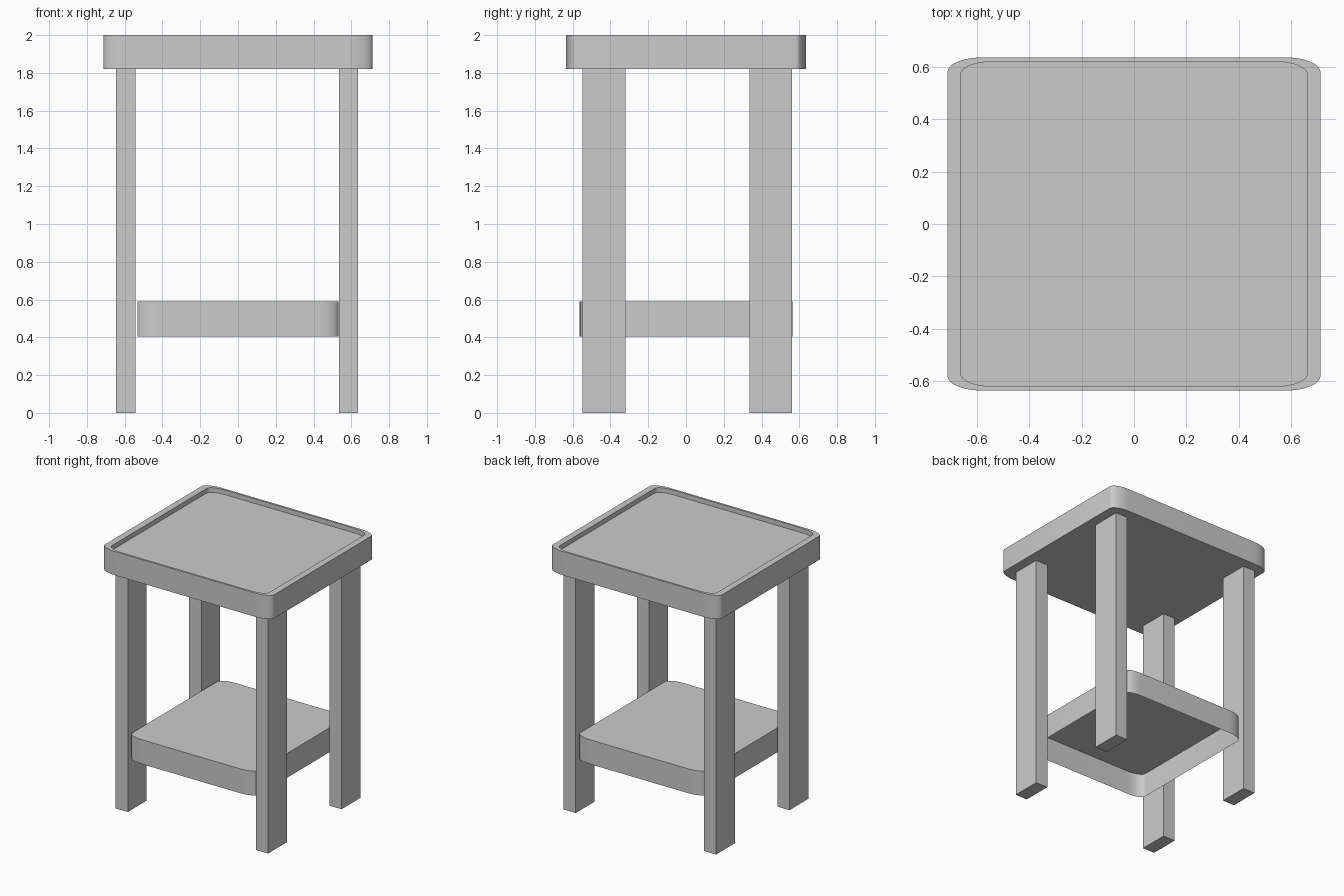
import bpy
import bmesh
import math

# Remove the default object
cube = bpy.data.objects.get("Cube")
if cube:
    bpy.data.objects.remove(cube, do_unlink=True)

# Single grey finish
GREY = (0.6, 0.6, 0.6, 1.0)
grey = bpy.data.materials.new("plain_grey")
grey.use_nodes = True
grey.diffuse_color = GREY
grey.node_tree.nodes["Principled BSDF"].inputs["Base Color"].default_value = GREY


def rounded_outline(half_x, half_y, rx, ry, steps=10):
    """Counter-clockwise rectangle with elliptical corners."""
    points = []
    for quarter, (sx, sy) in enumerate([(1, 1), (-1, 1), (-1, -1), (1, -1)]):
        for i in range(steps + 1):
            a = math.pi / 2 * (quarter + i / steps)
            points.append((sx * (half_x - rx) + rx * math.cos(a),
                           sy * (half_y - ry) + ry * math.sin(a)))
    return points


def loft(name, sections, cap_start):
    """Join (outline, z) sections in order; the last one is always capped."""
    bm = bmesh.new()
    rings = [[bm.verts.new((x, y, z)) for x, y in outline] for outline, z in sections]
    for low, high in zip(rings, rings[1:]):
        n = len(low)
        for i in range(n):
            j = (i + 1) % n
            bm.faces.new((low[i], low[j], high[j], high[i]))
    if cap_start:
        bm.faces.new(list(reversed(rings[0])))
    bm.faces.new(rings[-1])
    mesh = bpy.data.meshes.new(name)
    bm.to_mesh(mesh)
    bm.free()
    mesh.materials.append(grey)
    obj = bpy.data.objects.new(name, mesh)
    bpy.context.collection.objects.link(obj)
    return obj


def smooth(obj):
    bpy.ops.object.select_all(action="DESELECT")
    obj.select_set(True)
    bpy.context.view_layer.objects.active = obj
    bpy.ops.object.shade_smooth_by_angle(angle=math.radians(35))


# Tabletop with a shallow recessed tray
outer = rounded_outline(0.712, 0.636, 0.13, 0.055)
inner = rounded_outline(0.662, 0.62, 0.12, 0.05)
tabletop = loft("tabletop",
                [(outer, 1.82), (outer, 2.0), (inner, 2.0), (inner, 1.965)],
                cap_start=True)
smooth(tabletop)

# Lower shelf: a thin skin, open underneath
shelf_outline = rounded_outline(0.533, 0.563, 0.12, 0.055)
shelf = loft("lower_shelf", [(shelf_outline, 0.405), (shelf_outline, 0.59)],
             cap_start=False)
smooth(shelf)

# Four plank legs
LEG_X = {"right": -0.594, "left": 0.585}
LEG_Y = {"front": -0.434, "back": 0.448}
for end, y in LEG_Y.items():
    for side, x in LEG_X.items():
        bpy.ops.mesh.primitive_cube_add(size=1, location=(x, y, 0.91))
        leg = bpy.context.object
        leg.name = f"{end}_{side}_leg"
        leg.scale = (0.102, 0.226, 1.82)
        leg.data.materials.append(grey)
